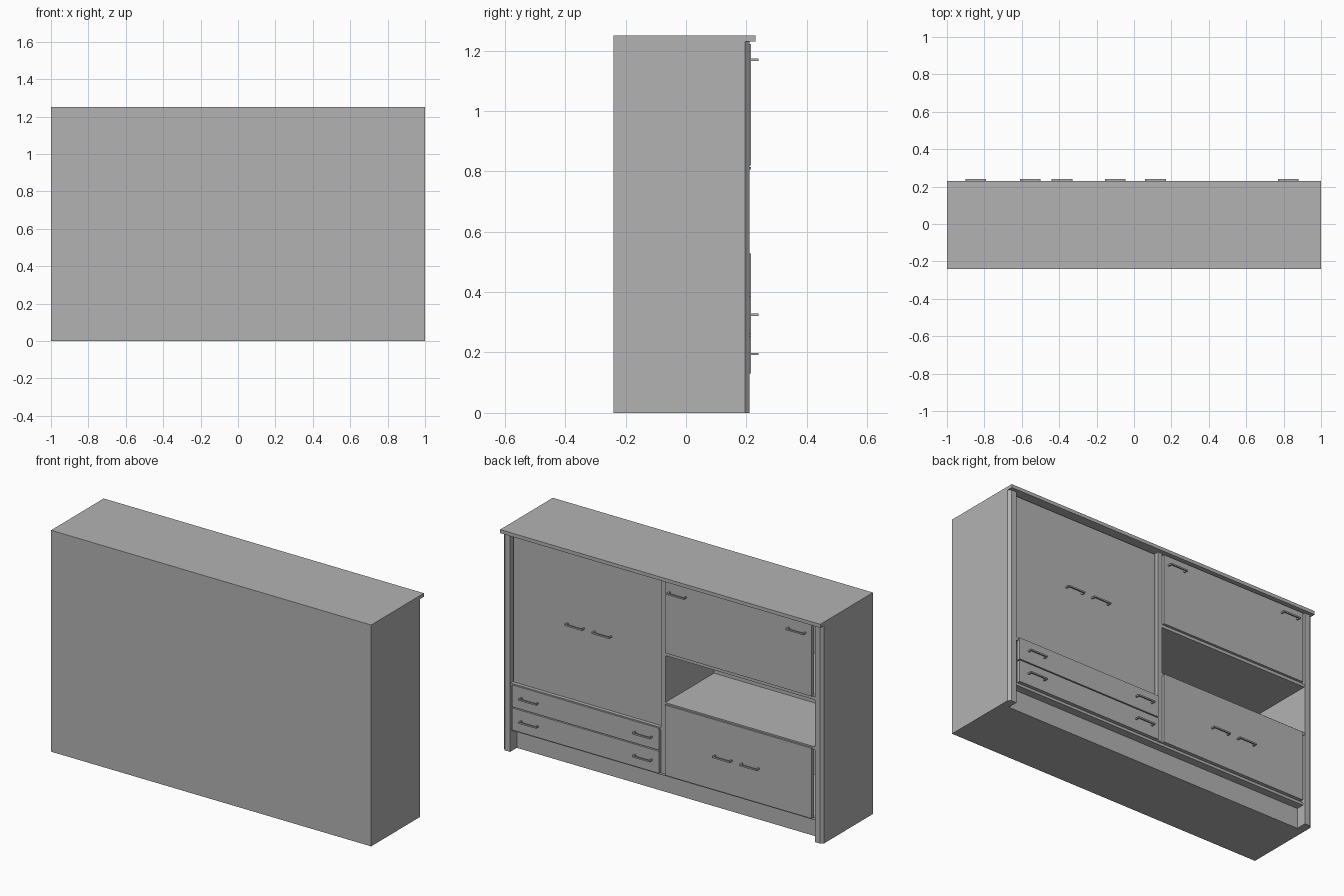
import bpy, bmesh
from mathutils import Vector

if "Cube" in bpy.data.objects:
    bpy.data.objects.remove(bpy.data.objects["Cube"])

grey = bpy.data.materials.new("plain_grey")
grey.use_nodes = True
colour = (0.45, 0.45, 0.45, 1)
grey.diffuse_color = colour
grey.node_tree.nodes["Principled BSDF"].inputs["Base Color"].default_value = colour


def finish(name, bm):
    bmesh.ops.recalc_face_normals(bm, faces=bm.faces)
    mesh = bpy.data.meshes.new(name)
    bm.to_mesh(mesh)
    bm.free()
    mesh.materials.append(grey)
    obj = bpy.data.objects.new(name, mesh)
    bpy.context.collection.objects.link(obj)
    return obj


def add_box(bm, x, y, z):
    verts = bmesh.ops.create_cube(bm, size=1)["verts"]
    for v in verts:
        v.co = Vector([(r[0] + r[1]) / 2 + c * (r[1] - r[0])
                       for r, c in zip((x, y, z), v.co)])


def box(name, x, y, z):
    bm = bmesh.new()
    add_box(bm, x, y, z)
    return finish(name, bm)


def prism(name, outline, axis, low, high):
    """Extrude a closed outline along x (0) or z (2)."""
    bm = bmesh.new()
    place = (lambda p: (low, p[0], p[1])) if axis == 0 else (lambda p: (p[0], p[1], low))
    face = bm.faces.new([bm.verts.new(place(p)) for p in outline])
    moved = bmesh.ops.extrude_face_region(bm, geom=[face])["geom"]
    step = Vector((0, 0, 0))
    step[axis] = high - low
    bmesh.ops.translate(bm, vec=step, verts=[g for g in moved if isinstance(g, bmesh.types.BMVert)])
    return finish(name, bm)


def handle(name, x, y, z):
    """Pull handle: a bar on two short legs."""
    bm = bmesh.new()
    half, t = 0.055, 0.004
    add_box(bm, (x - half, x + half), (y + 0.018, y + 0.025), (z - t, z + t))
    for side in (-1, 1):
        cx = x + side * (half - t)
        add_box(bm, (cx - t, cx + t), (y, y + 0.019), (z - t, z + t))
    return finish(name, bm)


BACK, BODY, FACE = -0.24, 0.195, 0.215
INNER, MID, TOP = 0.952, 0.014, 1.23

# Carcass
box("top_board", (-1, 1), (BACK, 0.23), (TOP, 1.25))
box("back_panel", (-INNER, INNER), (BACK, BACK + 0.01), (0, TOP))
box("plinth", (-INNER, INNER), (BACK + 0.01, 0.15), (0, 0.115))
box("bottom_board", (-INNER, INNER), (BACK + 0.01, BODY), (0.115, 0.13))
box("centre_divider", (-MID, MID), (BACK + 0.01, 0.205), (0.13, TOP))
for side, word in ((1, "left"), (-1, "right")):
    box(word + "_side_panel", sorted((side * INNER, side)), (BACK, BODY), (0, TOP))
    # Chamfered corner post on the open edge of each side
    post = [(INNER, BODY), (1, BODY), (0.985, 0.21), (INNER, 0.21)]
    prism(word + "_corner_post", [(side * px, py) for px, py in post], 2, 0, TOP)

# Shelves
box("niche_ceiling", (-INNER, -MID), (BACK + 0.01, 0.205), (0.80, 0.817))
box("niche_floor", (-INNER, -MID), (BACK + 0.01, 0.205), (0.518, 0.535))
box("drawer_cover", (MID, INNER), (BACK + 0.01, 0.205), (0.372, 0.387))

# Doors and drawer fronts
box("large_recessed_door", (0.02, 0.945), (0.17, 0.19), (0.39, 1.22))
box("upper_flap_door", (-0.935, -0.018), (BODY, FACE), (0.82, 1.222))
box("lower_flap_door", (-0.935, -0.018), (BODY, FACE), (0.13, 0.527))
for name, z in (("lower_drawer", (0.13, 0.255)), ("upper_drawer", (0.261, 0.385))):
    box(name, (0.018, 0.935), (BODY, FACE), z)

# Handles
sets = [
    ("large_door_handle", (0.555, 0.385), 0.19, 0.81),
    ("upper_flap_handle", (-0.10, -0.845), FACE, 1.17),
    ("lower_flap_handle", (-0.385, -0.555), FACE, 0.325),
    ("upper_drawer_handle", (0.825, 0.115), FACE, 0.325),
    ("lower_drawer_handle", (0.825, 0.115), FACE, 0.195),
]
for name, xs, y, z in sets:
    for i, x in enumerate(xs):
        handle(name + ("_first", "_second")[i], x, y, z)
